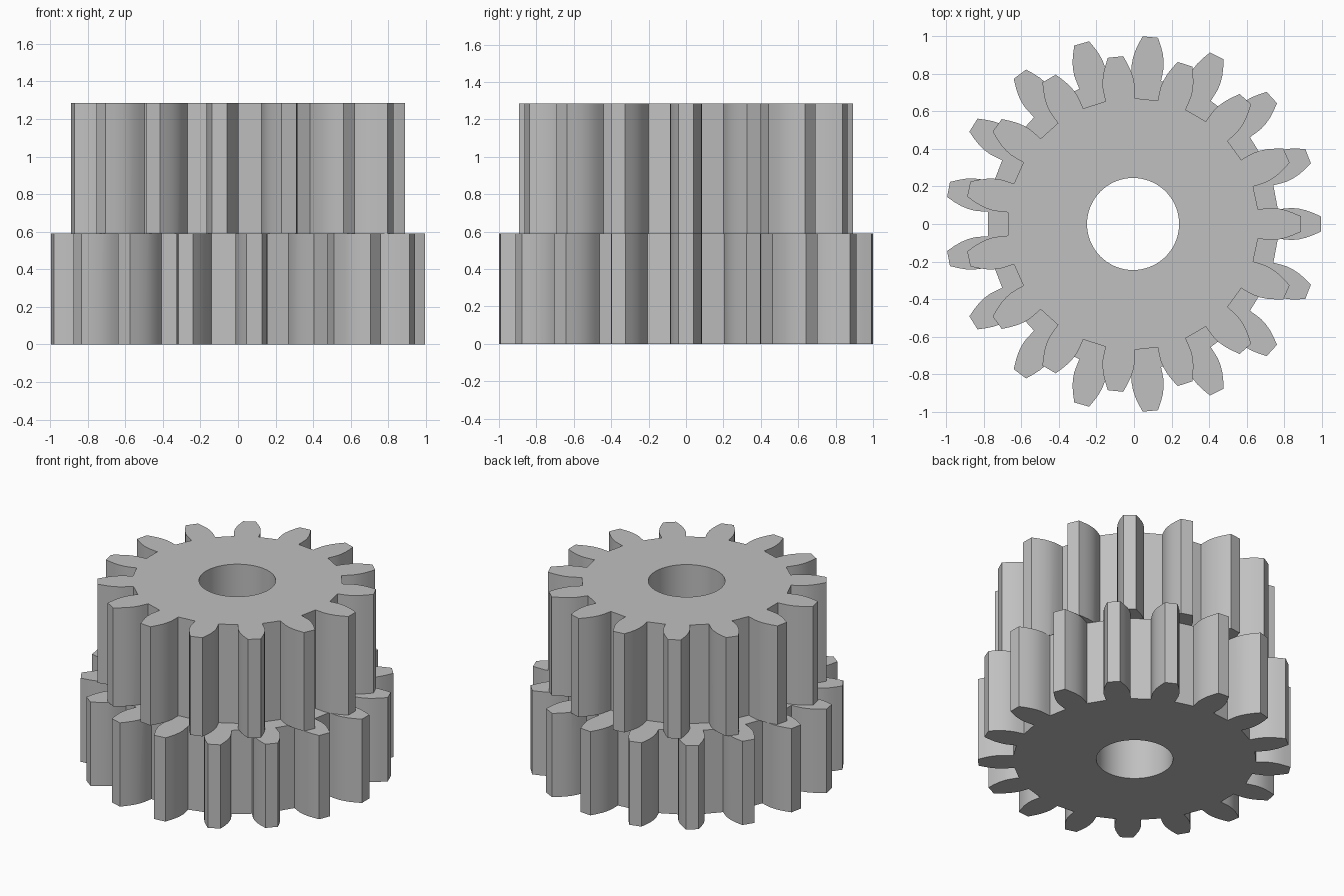
import bpy, bmesh, math

cube = bpy.data.objects.get("Cube")
if cube:
    bpy.data.objects.remove(cube)

MODULE = 2 / 19
CENTRE_X = -0.005
STEP_Z, TOP_Z = 0.59, 1.285
BORE_RADIUS = 0.245

grey = bpy.data.materials.new("plain_grey")
grey.use_nodes = True
colour = (0.53, 0.53, 0.53, 1)
grey.diffuse_color = colour
grey.node_tree.nodes["Principled BSDF"].inputs["Base Color"].default_value = colour


# Half tooth, root to tip: offset from pitch radius and half width, in modules
HALF_TOOTH = [(-1.14, 0.74), (-0.8, 0.78), (-0.45, 0.81), (-0.1, 0.78),
              (0.25, 0.70), (0.6, 0.57), (1.0, 0.39)]


def gear_outline(teeth):
    pitch = teeth * MODULE / 2
    points = []
    for i in range(teeth):
        axis = 2 * math.pi * i / teeth
        flank = [(pitch + r * MODULE, w * MODULE) for r, w in HALF_TOOTH]
        tooth = [(r, -w) for r, w in flank] + flank[::-1]
        for r, w in tooth:
            a = axis + math.asin(w / r)
            points.append((CENTRE_X + r * math.cos(a), r * math.sin(a)))
    return points


def prism(name, outline, z0, z1):
    bm = bmesh.new()
    base = bm.faces.new([bm.verts.new((x, y, z0)) for x, y in outline])
    out = bmesh.ops.extrude_face_region(bm, geom=[base], use_keep_orig=True)
    for v in out["geom"]:
        if isinstance(v, bmesh.types.BMVert):
            v.co.z = z1
    bmesh.ops.recalc_face_normals(bm, faces=bm.faces)
    mesh = bpy.data.meshes.new(name)
    bm.to_mesh(mesh)
    bm.free()
    mesh.materials.append(grey)
    ob = bpy.data.objects.new(name, mesh)
    bpy.context.collection.objects.link(ob)
    return ob


def combine(target, other, operation):
    mod = target.modifiers.new(operation.lower(), "BOOLEAN")
    mod.operation = operation
    mod.solver = "EXACT"
    mod.object = other
    bpy.context.view_layer.objects.active = target
    bpy.ops.object.modifier_apply(modifier=mod.name)
    bpy.data.objects.remove(other)


# Large gear below, small gear above, joined into one solid
gear = prism("double_gear", gear_outline(17), 0, STEP_Z)
combine(gear, prism("upper_gear", gear_outline(15), STEP_Z, TOP_Z), "UNION")

# Shaft bore
circle = [2 * math.pi * i / 72 for i in range(72)]
bore = prism("bore_cutter", [(CENTRE_X + BORE_RADIUS * math.cos(a), BORE_RADIUS * math.sin(a))
                             for a in circle], -0.1, TOP_Z + 0.1)
combine(gear, bore, "DIFFERENCE")

# Smooth flanks and bore, crisp corners
bpy.ops.object.select_all(action="DESELECT")
gear.select_set(True)
bpy.context.view_layer.objects.active = gear
bpy.ops.object.shade_smooth_by_angle(angle=math.radians(25))
